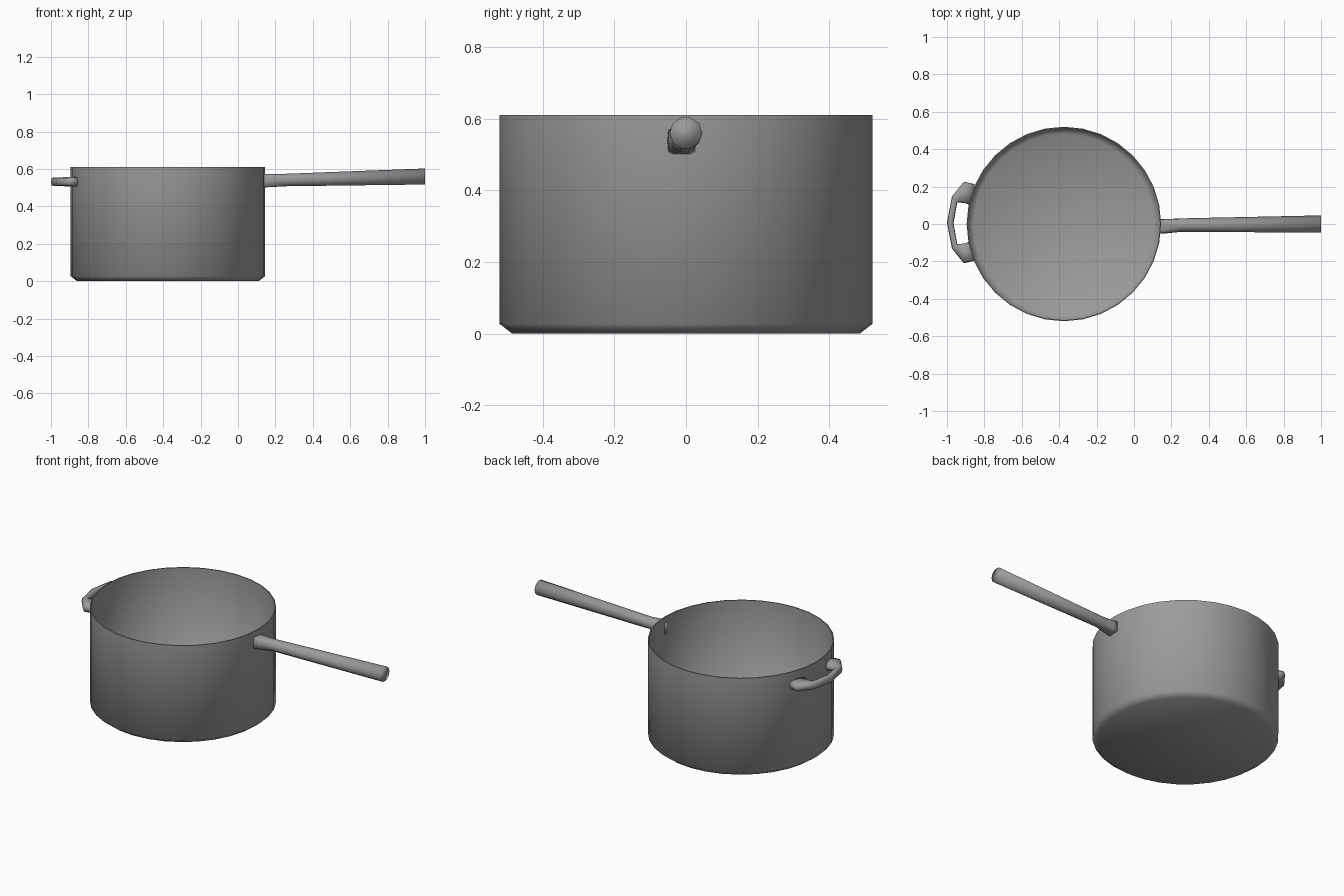
import bpy, bmesh, math
from mathutils import Vector

if "Cube" in bpy.data.objects:
    bpy.data.objects.remove(bpy.data.objects["Cube"])

POT_X, POT_R, HEIGHT = -0.375, 0.52, 0.61

metal = bpy.data.materials.new("dark_metal")
metal.diffuse_color = (0.33, 0.33, 0.33, 1)
metal.use_nodes = True
metal.node_tree.nodes["Principled BSDF"].inputs["Base Color"].default_value = metal.diffuse_color


def finish(bm, name, angle):
    bmesh.ops.recalc_face_normals(bm, faces=bm.faces)
    mesh = bpy.data.meshes.new(name)
    bm.to_mesh(mesh)
    bm.free()
    mesh.materials.append(metal)
    obj = bpy.data.objects.new(name, mesh)
    bpy.context.collection.objects.link(obj)
    bpy.ops.object.select_all(action='DESELECT')
    obj.select_set(True)
    bpy.context.view_layer.objects.active = obj
    bpy.ops.object.shade_smooth_by_angle(angle=math.radians(angle))
    return obj


def loft(name, rings, angle):
    """Skin a list of equal-sized point rings and cap both ends."""
    bm = bmesh.new()
    rows = [[bm.verts.new(p) for p in ring] for ring in rings]
    for a, b in zip(rows, rows[1:]):
        n = len(a)
        for i in range(n):
            j = (i + 1) % n
            bm.faces.new((a[i], a[j], b[j], b[i]))
    bm.faces.new(rows[0])
    bm.faces.new(rows[-1])
    return finish(bm, name, angle)


def section(center, u, v, sides, power=1.0):
    """Oval ring; a power below 1 makes it squarer."""
    def shape(t):
        return math.copysign(abs(t) ** power, t) if abs(t) > 1e-6 else 0.0
    ring = []
    for i in range(sides):
        a = math.tau * i / sides
        ring.append(center + u * shape(math.cos(a)) + v * shape(math.sin(a)))
    return ring


# Pot body: thin wall turned from a profile, open at the top
profile = [(POT_R - 0.035, 0), (POT_R, 0.027), (POT_R, HEIGHT),
           (POT_R - 0.006, HEIGHT), (POT_R - 0.006, 0.03), (POT_R - 0.038, 0.006)]
loft("pot_body", [section(Vector((POT_X, 0, z)), Vector((r, 0, 0)), Vector((0, r, 0)), 32)
                  for r, z in profile], 60)

# Long handle: squarish root blending into a round, slightly rising grip with a soft end
# stations: x, centre y, centre z, half width, half height, squareness
stations = [(0.138, -0.012, 0.538, 0.040, 0.037, 0.35),
            (0.17, -0.012, 0.538, 0.038, 0.036, 0.5),
            (0.25, -0.006, 0.541, 0.036, 0.035, 1),
            (1.00, 0.000, 0.560, 0.046, 0.045, 1)]
loft("long_handle", [section(Vector((x, y, z)), Vector((0, w, 0)), Vector((0, 0, h)), 10, p)
                     for x, y, z, w, h, p in stations], 100)

# Helper handle: half the loop as outer point, inner point, half height; then mirrored
half = [((-0.852, 0.205), (-0.883, 0.100), 0.027),
        ((-0.910, 0.218), (-0.905, 0.108), 0.025),
        ((-0.973, 0.140), (-0.945, 0.112), 0.023)]
middle = [((-1.0, 0.0), (-0.965, 0.0), 0.023)]
flip = [((o[0], -o[1]), (i[0], -i[1]), h) for o, i, h in reversed(half)]
rings = []
for outer, inner, h in half + middle + flip:
    o = Vector((outer[0], outer[1] + 0.008, 0.532))
    i = Vector((inner[0], inner[1] + 0.004, 0.532))
    rings.append(section((o + i) / 2, (o - i) / 2, Vector((0, 0, h)), 8, 0.6))
loft("helper_handle", rings, 100)
